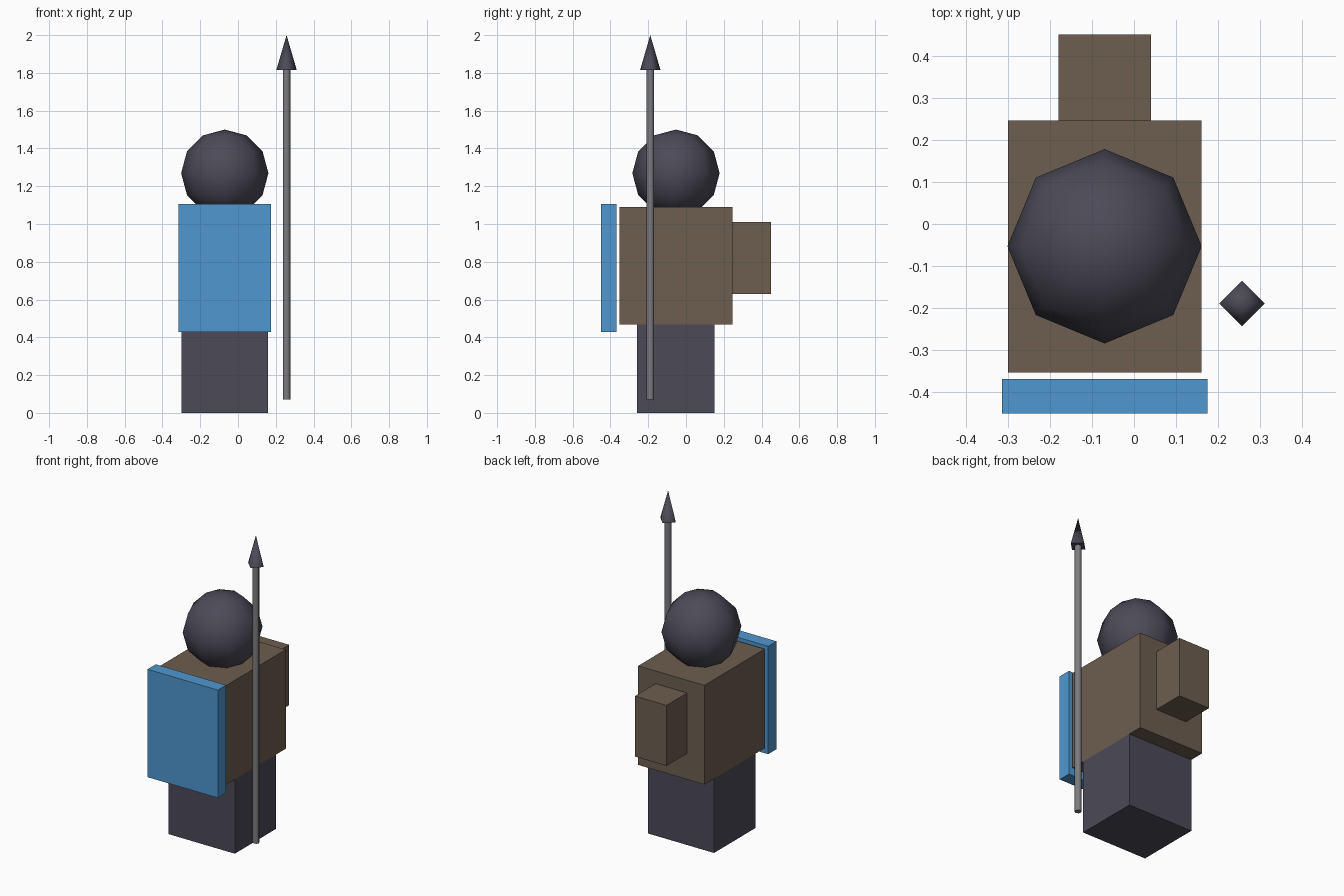
import bpy, math

if "Cube" in bpy.data.objects:
    bpy.data.objects.remove(bpy.data.objects["Cube"])


def material(name, hex_code):
    """Flat material from an sRGB hex code, stored as linear values."""
    lin = []
    for i in (0, 2, 4):
        c = int(hex_code[i:i + 2], 16) / 255
        lin.append(c / 12.92 if c <= 0.04045 else ((c + 0.055) / 1.055) ** 2.4)
    m = bpy.data.materials.new(name)
    m.diffuse_color = (*lin, 1)
    m.use_nodes = True
    m.node_tree.nodes["Principled BSDF"].inputs["Base Color"].default_value = m.diffuse_color
    return m


DARK = material("dark slate", "4C4A57")
BROWN = material("brown leather", "6D5E50")
BLUE = material("shield blue", "4F97D0")
GREY = material("shaft grey", "7C7C81")


def finish(name, mat):
    ob = bpy.context.object
    ob.name = ob.data.name = name
    ob.data.materials.append(mat)
    return ob


def box(name, mat, x, y, z):
    """Box from (min, max) ranges on each axis."""
    bpy.ops.mesh.primitive_cube_add(size=1, location=[sum(r) / 2 for r in (x, y, z)])
    ob = finish(name, mat)
    size = [r[1] - r[0] for r in (x, y, z)]
    for v in ob.data.vertices:
        v.co = [c * s for c, s in zip(v.co, size)]


# Body
box("legs", DARK, (-0.30, 0.16), (-0.26, 0.15), (0, 0.467))
box("torso", BROWN, (-0.30, 0.16), (-0.353, 0.246), (0.467, 1.09))
box("backpack", BROWN, (-0.18, 0.04), (0.246, 0.45), (0.63, 1.01))
box("shield", BLUE, (-0.314, 0.175), (-0.45, -0.368), (0.427, 1.105))

# Head: eight-sided smooth ball sunk into the torso
bpy.ops.mesh.primitive_uv_sphere_add(segments=8, ring_count=6, radius=0.231,
                                     location=(-0.07, -0.053, 1.269))
finish("head", DARK)
bpy.ops.object.shade_smooth()

# Spear: thin shaft with a four-sided point
SX, SY = 0.257, -0.189
bpy.ops.mesh.primitive_cylinder_add(vertices=8, radius=0.02, depth=1.75,
                                    location=(SX, SY, 0.945))
finish("spear_shaft", GREY)
bpy.ops.object.shade_smooth_by_angle(angle=math.radians(60))

bpy.ops.mesh.primitive_cone_add(vertices=4, radius1=0.054, radius2=0, depth=0.185,
                                location=(SX, SY, 1.9075))
finish("spear_point", DARK)
bpy.ops.object.shade_smooth_by_angle(angle=math.radians(95))
